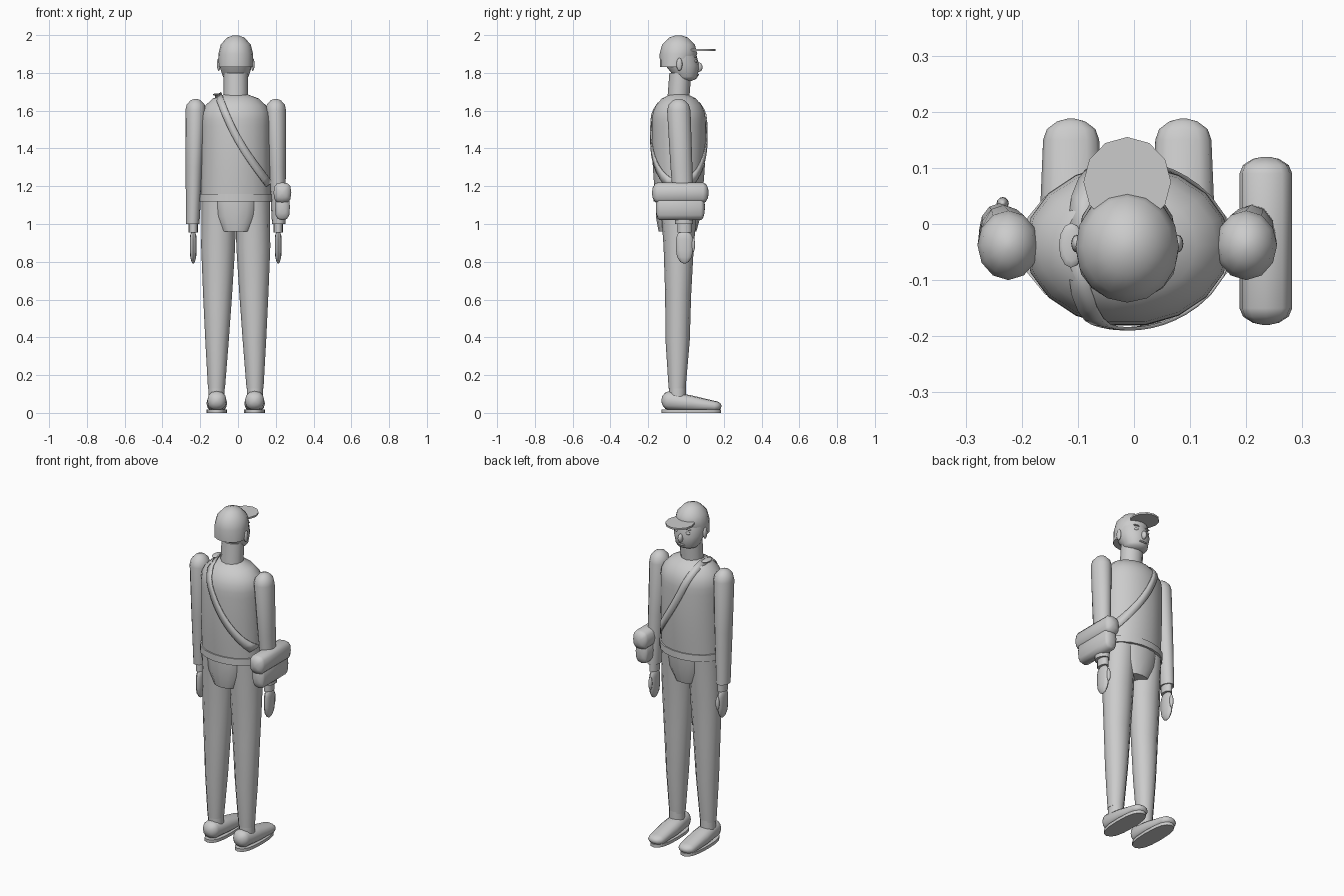
import bpy, bmesh
from math import sin, cos, pi, sqrt, radians
from mathutils import Vector

cube = bpy.data.objects.get("Cube")
if cube:
    bpy.data.objects.remove(cube)

MIDDLE = -0.012  # body centre line
grey = bpy.data.materials.new("plain grey")
grey.use_nodes = True
colour = (0.6, 0.6, 0.6, 1)
grey.diffuse_color = colour
grey.node_tree.nodes["Principled BSDF"].inputs["Base Color"].default_value = colour


def finish(name, bm):
    bmesh.ops.recalc_face_normals(bm, faces=bm.faces)
    mesh = bpy.data.meshes.new(name)
    bm.to_mesh(mesh)
    bm.free()
    part = bpy.data.objects.new(name, mesh)
    bpy.context.collection.objects.link(part)
    mesh.materials.append(grey)
    bpy.ops.object.select_all(action="DESELECT")
    part.select_set(True)
    bpy.context.view_layer.objects.active = part
    bpy.ops.object.shade_smooth_by_angle(angle=radians(50))
    return part


def loft(name, start, end, sizes, start_dome=0, end_dome=0, lying=False, sides=12, softness=1):
    """Evenly spaced rings from start to end, with optional domed ends."""
    start, end = Vector(start), Vector(end)
    axis = Vector((0, 1, 0)) if lying else Vector((0, 0, 1))
    across = Vector((0, 0, 1)) if lying else Vector((0, 1, 0))
    if len(sizes) == 1:
        sizes = sizes * 2
    last = len(sizes) - 1
    rings = [(start.lerp(end, i / last), *size) for i, size in enumerate(sizes)]
    for dome, centre, size, way in ((start_dome, start, sizes[0], -1), (end_dome, end, sizes[-1], 1)):
        if dome:
            for angle in (radians(30), radians(60), radians(82)):
                ring = (centre + axis * way * dome * sin(angle), size[0] * cos(angle), size[1] * cos(angle))
                rings.insert(len(rings) if way > 0 else 0, ring)

    def rounded(value):
        return abs(value) ** softness * (1 if value > 0 else -1)

    bm = bmesh.new()
    loops = []
    for centre, width, depth in rings:
        turns = [2 * pi * i / sides for i in range(sides)]
        loops.append([bm.verts.new(centre + Vector((width * rounded(cos(a)), 0, 0))
                                   + across * depth * rounded(sin(a))) for a in turns])
    for low, high in zip(loops, loops[1:]):
        for i in range(sides):
            j = (i + 1) % sides
            bm.faces.new((low[i], low[j], high[j], high[i]))
    bm.faces.new(loops[0])
    bm.faces.new(loops[-1])
    return finish(name, bm)


def ball(name, centre, size):
    bm = bmesh.new()
    bmesh.ops.create_uvsphere(bm, u_segments=12, v_segments=8, radius=1)
    bmesh.ops.scale(bm, vec=size, verts=bm.verts)
    bmesh.ops.translate(bm, vec=centre, verts=bm.verts)
    return finish(name, bm)


# Torso girth swells at the chest and rounds off at the shoulders
WAIST, SHOULDER, COLLAR, SPINE = 1.12, 1.56, 1.7, -0.038


def girth(height):
    rise = max(0, (height - SHOULDER) / (COLLAR - SHOULDER))
    shrink = sqrt(1 - min(0.98, rise * rise))
    chest = 0.125 + 0.02 * sin(pi * (height - WAIST) / 0.7)
    return 0.183 * shrink, chest * shrink


levels = [WAIST + (COLLAR - WAIST) * i / 16 for i in range(17)]
loft("torso", (MIDDLE, SPINE, WAIST), (MIDDLE, SPINE, COLLAR), [girth(z) for z in levels], sides=18)
loft("waistband", (MIDDLE, SPINE, WAIST), (MIDDLE, SPINE, 1.16), [(0.192, 0.135)], sides=18)
loft("hips", (MIDDLE, -0.045, 0.96), (MIDDLE, SPINE, WAIST),
     [(0.08, 0.1), (0.12, 0.118), (0.135, 0.122)], sides=16, softness=0.8)

# Neck, head and cap
loft("neck", (MIDDLE, -0.04, 1.67), (MIDDLE, -0.03, 1.8), [(0.064, 0.058)])
loft("head", (MIDDLE, 0, 1.78), (MIDDLE, -0.04, 1.9),
     [(0.068, 0.062), (0.087, 0.09), (0.088, 0.094)], start_dome=0.025, end_dome=0.08, sides=16)
loft("cap_crown", (MIDDLE, -0.06, 1.83), (MIDDLE, -0.04, 1.9),
     [(0.089, 0.077), (0.092, 0.1)], end_dome=0.1, sides=16)
loft("cap_visor", (MIDDLE, 0.075, 1.916), (MIDDLE, 0.075, 1.926), [(0.078, 0.08)])

# Nose and mouth
ball("nose", (MIDDLE, 0.068, 1.83), (0.014, 0.02, 0.025))
ball("mouth", (MIDDLE, 0.062, 1.79), (0.026, 0.008, 0.005))

# Paired parts
for flip, side in ((1, "left"), (-1, "right")):
    def at(offset, y, z):
        return MIDDLE + flip * offset, y, z

    ball(side + "_ear", at(0.09, -0.035, 1.845), (0.01, 0.016, 0.034))
    ball(side + "_eye", at(0.036, 0.052, 1.862), (0.015, 0.008, 0.009))
    ball(side + "_eyebrow", at(0.036, 0.05, 1.885), (0.02, 0.008, 0.004))

    # Leg, sock and shoe
    loft(side + "_leg", at(0.102, -0.047, 0.13), at(0.09, -0.036, 1.13),
         [(0.045, 0.045), (0.062, 0.064), (0.077, 0.069), (0.09, 0.08), (0.09, 0.1)])
    loft(side + "_sock", at(0.102, -0.045, 0.08), at(0.102, -0.045, 0.145), [(0.043, 0.044)])
    loft(side + "_shoe", at(0.1, -0.09, 0.065), at(0.1, 0.15, 0.036),
         [(0.05, 0.05), (0.055, 0.042), (0.05, 0.028)],
         start_dome=0.04, end_dome=0.038, lying=True, softness=0.85)
    loft(side + "_sole", at(0.1, 0.028, 0), at(0.1, 0.028, 0.018), [(0.055, 0.157)], sides=16, softness=0.8)

    # Sleeve, wrist, hand and thumb
    loft(side + "_arm", at(0.228, -0.01, 1), at(0.212, SPINE, 1.6),
         [(0.036, 0.047), (0.045, 0.058), (0.055, 0.062)], end_dome=0.063)
    loft(side + "_wrist", at(0.225, -0.008, 0.955), at(0.225, -0.008, 1.01), [(0.025, 0.038)])
    loft(side + "_hand", at(0.225, -0.008, 0.86), at(0.225, -0.008, 0.92),
         [(0.018, 0.045)], start_dome=0.07, end_dome=0.045)
    ball(side + "_thumb", at(0.222, 0.037, 0.89), (0.011, 0.011, 0.04))

# Satchel: pouch below, overhanging flap above
loft("satchel_pouch", (0.235, -0.14, 1.09), (0.235, 0.08, 1.09), [(0.04, 0.07)],
     start_dome=0.02, end_dome=0.02, lying=True, softness=0.7)
loft("satchel_flap", (0.235, -0.15, 1.165), (0.235, 0.09, 1.165), [(0.047, 0.055)],
     start_dome=0.03, end_dome=0.03, lying=True, softness=0.7)


# Shoulder strap wraps the torso on both faces
def torso_surface(x, z, face):
    width, depth = girth(z)
    reach = sqrt(max(0, 1 - ((x - MIDDLE) / width) ** 2))
    return x, SPINE + face * (depth * reach + 0.004), z


bm = bmesh.new()
STEPS = 16
for face in (-1, 1):
    previous = None
    for i in range(STEPS + 1):
        t = i / STEPS
        x = 0.165 - 0.27 * t - 0.03 * sin(pi * t)
        z = 1.21 + 0.475 * t
        edge = [bm.verts.new(torso_surface(x + way * 0.016, min(COLLAR, z + way * 0.012), face))
                for way in (-1, 1)]
        if previous:
            bm.faces.new((previous[0], previous[1], edge[1], edge[0]))
        previous = edge
strap = finish("satchel_strap", bm)
thick = strap.modifiers.new("thickness", "SOLIDIFY")
thick.thickness = 0.006
thick.offset = 0
ball("strap_shoulder", (-0.112, SPINE, 1.685), (0.022, 0.04, 0.007))
